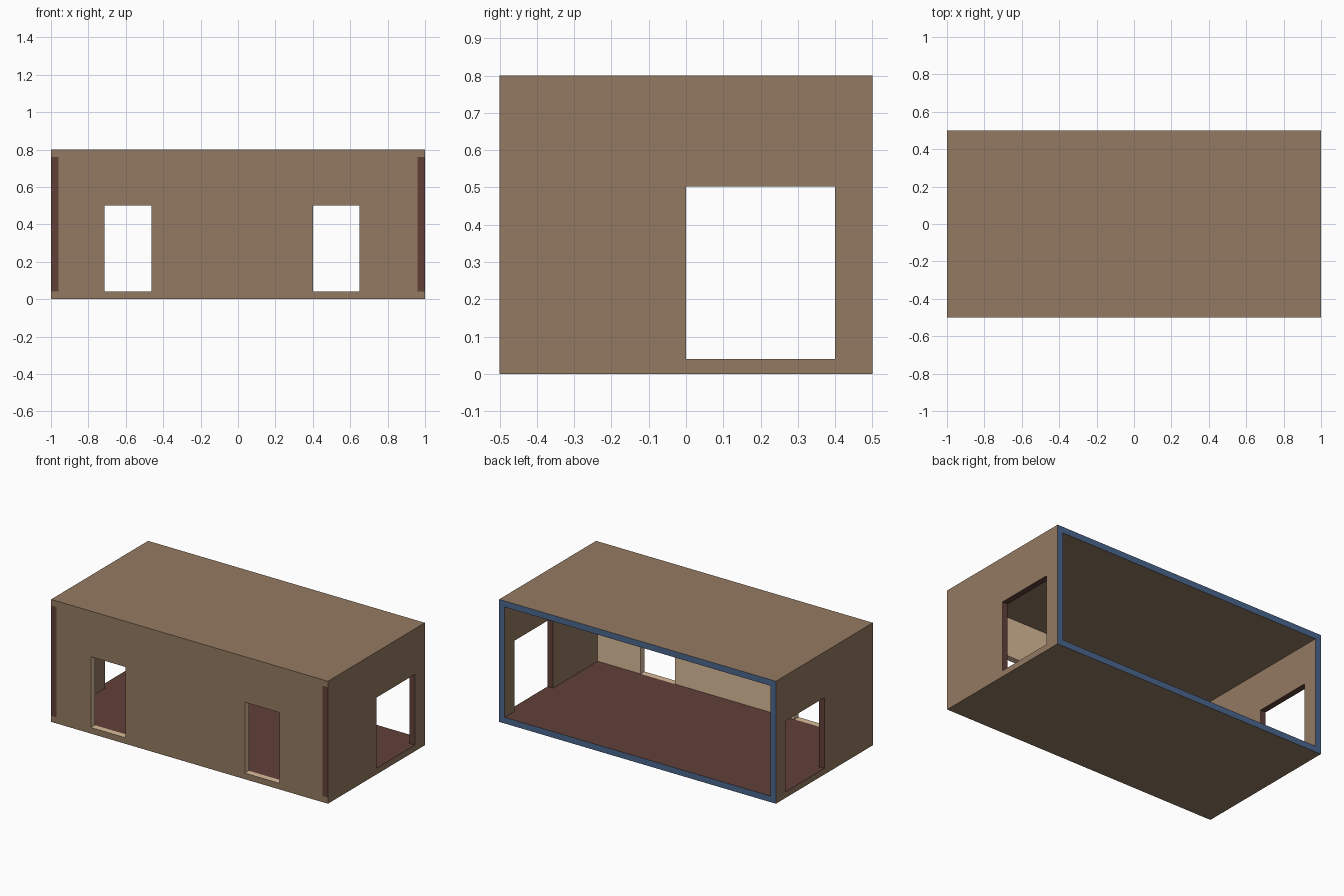
import bpy, bmesh
from mathutils import Vector

if "Cube" in bpy.data.objects:
    bpy.data.objects.remove(bpy.data.objects["Cube"])

T = 0.04                                   # wall thickness
X, Y, Z = 1.0, 0.5, 0.8                    # half width, half depth, height
HEAD = 0.502                               # top of all openings
WINDOWS = [(-0.713, -0.463), (0.4, 0.65)]  # openings in the front wall (x)
SIDE = (0.0, 0.4)                          # opening in both side walls (y)


def material(name, rgb):
    def lin(c):
        c /= 255
        return c / 12.92 if c <= 0.04045 else ((c + 0.055) / 1.055) ** 2.4
    m = bpy.data.materials.new(name)
    m.diffuse_color = (*[lin(c) for c in rgb], 1)
    m.use_nodes = True
    m.node_tree.nodes["Principled BSDF"].inputs["Base Color"].default_value = m.diffuse_color
    return m


BROWN, TAN, RED, BLUE = range(4)
mats = [material("brown wall", (148, 122, 98)),
        material("light tan", (218, 188, 154)),
        material("red brown floor", (97, 64, 57)),
        material("blue rim", (75, 103, 142))]


def solid(p):
    """True where the open-backed shell has material."""
    x, y, z = p
    if abs(x) > X or abs(y) > Y or not 0 < z < Z:
        return False
    if z < T or z > Z - T:                 # floor and roof
        return True
    if abs(x) > X - T:                     # side walls
        return not (SIDE[0] < y < SIDE[1] and z < HEAD)
    if y < -Y + T:                         # front wall
        return not (z < HEAD and any(a < x < b for a, b in WINDOWS))
    return False


def colour(c, n):
    """Colour by face position and direction."""
    if n.y > 0.5 and c.y > Y - 1e-4:
        return BLUE                        # rim of the open back
    inside_x, inside_z = abs(c.x) < X - 1e-4, T - 1e-4 < c.z < Z - T - 1e-4
    if inside_z and -Y + 1e-4 < c.y < -Y + T + 1e-4 and abs(c.x) < X - T - 1e-4:
        return TAN                         # front window reveals, inner front wall
    if inside_z and inside_x and abs(c.x) > X - T + 1e-4:
        return RED                         # side opening reveals
    if n.z > 0.5 and abs(c.z - T) < 1e-4:
        return RED                         # floor
    return BROWN


# Shell: surface of all solid cells between the construction planes
cuts = [sorted([-X, -X + T, X - T, X] + [v for w in WINDOWS for v in w]),
        [-Y, -Y + T, *SIDE, Y],
        [0, T, HEAD, Z - T, Z]]
bm = bmesh.new()
for i in range(len(cuts[0]) - 1):
    for j in range(len(cuts[1]) - 1):
        for k in range(len(cuts[2]) - 1):
            lo = Vector(cuts[a][q] for a, q in enumerate((i, j, k)))
            hi = Vector(cuts[a][q + 1] for a, q in enumerate((i, j, k)))
            mid = (lo + hi) / 2
            if not solid(mid):
                continue
            for a in range(3):
                for s in (-1, 1):
                    n = Vector((0, 0, 0))
                    n[a] = s
                    c = mid.copy()
                    c[a] = hi[a] if s > 0 else lo[a]
                    if solid(c + n * 0.001):
                        continue
                    b, d = (a + 1) % 3, (a + 2) % 3
                    loop = []
                    for u, v in ((0, 0), (1, 0), (1, 1), (0, 1))[::s]:
                        p = c.copy()
                        p[b], p[d] = (lo, hi)[u][b], (lo, hi)[v][d]
                        loop.append(bm.verts.new(p))
                    bm.faces.new(loop).material_index = colour(c, n)
bmesh.ops.remove_doubles(bm, verts=bm.verts, dist=1e-5)

mesh = bpy.data.meshes.new("room_shell")
bm.to_mesh(mesh)
bm.free()
for m in mats:
    mesh.materials.append(m)
room = bpy.data.objects.new("room_shell", mesh)
bpy.context.collection.objects.link(room)
